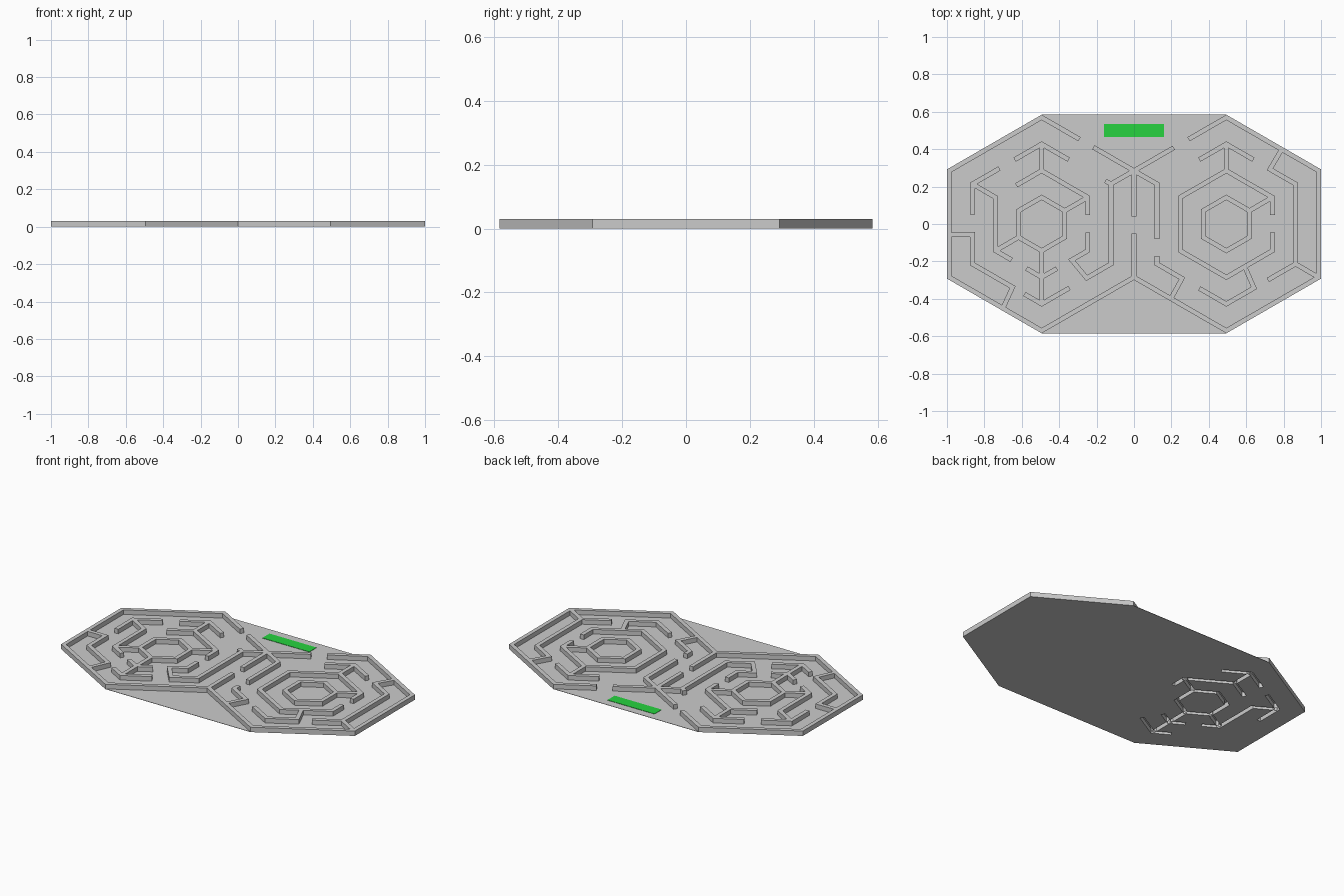
import bpy, bmesh, math
from mathutils import Vector

if "Cube" in bpy.data.objects:
    bpy.data.objects.remove(bpy.data.objects["Cube"])

K = 0.1234          # spacing between maze rings
HALF = 0.0125       # half of wall width
TOP = 0.03
CX = 4 * K          # hexagon centres at x = -CX and +CX


def corner(n, i):
    a = math.radians(90 - 60 * i)
    r = n * K * 2 / math.sqrt(3)
    return Vector((r * math.cos(a), r * math.sin(a)))


def at(n, t):
    """Point on ring n; t counts corners clockwise from the top."""
    i = math.floor(t)
    return corner(n, i).lerp(corner(n, i + 1), t - i)


def path(spec):
    """Expand (ring, t) stops, following the ring corners in between."""
    stops = [spec[0]]
    for n, t in spec[1:]:
        m, s = stops[-1]
        if m == n:
            lo, hi = sorted((s, t))
            mids = [i for i in range(math.floor(lo), math.ceil(hi) + 1) if lo < i < hi]
            stops += [(n, i) for i in (mids if t > s else mids[::-1])]
        stops.append((n, t))
    return [at(*s) for s in stops]


def add_wall(bm, spec, cx, z0, z1, bottom=True):
    """Mitred strip of constant width along the path."""
    pts = path(spec)
    closed = (pts[0] - pts[-1]).length < 1e-5
    if closed:
        pts.pop()
    n = len(pts)
    rows = []
    for i, p in enumerate(pts):
        a = (p - pts[i - 1]).normalized() if closed or i > 0 else None
        b = (pts[(i + 1) % n] - p).normalized() if closed or i < n - 1 else None
        a, b = a or b, b or a
        na, nb = Vector((-a.y, a.x)), Vector((-b.y, b.x))
        m = (na + nb).normalized()
        m *= HALF / max(0.4, m.dot(na))
        rows.append([bm.verts.new((cx + q.x, q.y, z)) for q, z in
                     ((p + m, z0), (p + m, z1), (p - m, z1), (p - m, z0))])
    faces = []
    for i in range(n if closed else n - 1):
        r, s = rows[i], rows[(i + 1) % n]
        for j in range(4 if bottom else 3):
            k = (j + 1) % 4
            faces.append(bm.faces.new((r[j], r[k], s[k], s[j])))
    if not closed:
        faces += [bm.faces.new(rows[0]), bm.faces.new(rows[-1])]
    bmesh.ops.recalc_face_normals(bm, faces=faces)


def finish(bm, name):
    me = bpy.data.meshes.new(name)
    bm.to_mesh(me)
    bm.free()
    ob = bpy.data.objects.new(name, me)
    bpy.context.collection.objects.link(ob)
    return ob


def walls(name, specs, cx, z0, z1, bottom=True):
    bm = bmesh.new()
    for s in specs:
        add_wall(bm, s, cx, z0, z1, bottom)
    return finish(bm, name)


def slab(name, pts, z0, z1):
    bm = bmesh.new()
    f = bm.faces.new([bm.verts.new((x, y, z0)) for x, y in pts])
    up = bmesh.ops.extrude_face_region(bm, geom=[f])['geom']
    bmesh.ops.translate(bm, vec=(0, 0, z1 - z0),
                        verts=[v for v in up if isinstance(v, bmesh.types.BMVert)])
    bmesh.ops.recalc_face_normals(bm, faces=bm.faces)
    return finish(bm, name)


# left maze: outer walls and passages joined to them
left_outer = [
    [(4, 0.56), (4, 1), (4, 1.43)],
    [(4, 1.59), (4, 6.41)],
    [(4, 4.4), (3, 4.37), (3, 3.42), (4, 3.42)],
    [(2, 1.66), (2, 2.35), (3, 2.35), (3, 0.92)],
    [(3, 1), (4, 1)],
]
# left maze: centre walls, hollow from below
left_inner = [
    [(1, 0), (1, 6)],
    [(1, 1), (2, 1)],
    [(2, 5.45), (2, 7.33)],
    [(2, 0), (3, 0)],
    [(3, 5.61), (3, 6.39)],
    [(1, 4), (2, 4)],
    [(2, 3.65), (2, 5), (3, 5)],
    [(3, 4.62), (3, 5.39)],
    [(1, 3), (3, 3)],
    [(2, 2.67), (2, 3.33)],
    [(3, 2.6), (3, 3.25)],
]
# right maze
right = [
    [(4, 5), (4, 5.43)],
    [(4, 5.59), (4, 10)],
    [(4, 0.6), (3, 0.63), (3, 2.4)],
    [(3, 2), (4, 2)],
    [(3, 5.61), (3, 6.39)],
    [(2, 0), (3, 0)],
    [(2, 1.66), (2, 7.33)],
    [(2, 2.6), (3, 2.6), (3, 3.39)],
    [(1, 0), (1, 6)],
    [(1, 1), (2, 1)],
    [(4, 5), (3, 5), (3, 4.31)],
    [(3, 4.1), (3, 3.64), (4, 3.6)],
]
walls("left_outer_walls", left_outer, -CX, 0.001, TOP)
walls("left_centre_walls", left_inner, -CX, 0.0, TOP, bottom=False)
walls("right_walls", right, CX, 0.001, TOP)

# floor plate with slots under the hollow walls
R = (4 * K + HALF) * 2 / math.sqrt(3)
ex = CX + 4 * K + HALF
plate = slab("floor_plate", [(-CX, R), (CX, R), (ex, R / 2), (ex, -R / 2),
                             (CX, -R), (-CX, -R), (-ex, -R / 2), (-ex, R / 2)], 0, 0.002)
cutter = walls("slot_cutter", left_inner, -CX, -0.01, 0.01)
cutter.hide_render = True
mod = plate.modifiers.new("slots", 'BOOLEAN')
mod.operation = 'DIFFERENCE'
mod.solver = 'EXACT'
mod.use_self = True
mod.object = cutter
bpy.context.view_layer.objects.active = plate
bpy.ops.object.modifier_apply(modifier=mod.name)
bpy.data.objects.remove(cutter)

# plain green marker at the entrance
green = bpy.data.materials.new("green")
green.diffuse_color = (0.02, 0.65, 0.05, 1)
green.use_nodes = True
green.node_tree.nodes["Principled BSDF"].inputs["Base Color"].default_value = green.diffuse_color
marker = slab("start_marker", [(-0.16, 0.465), (0.16, 0.465), (0.16, 0.535), (-0.16, 0.535)],
              0.002, 0.004)
marker.data.materials.append(green)
